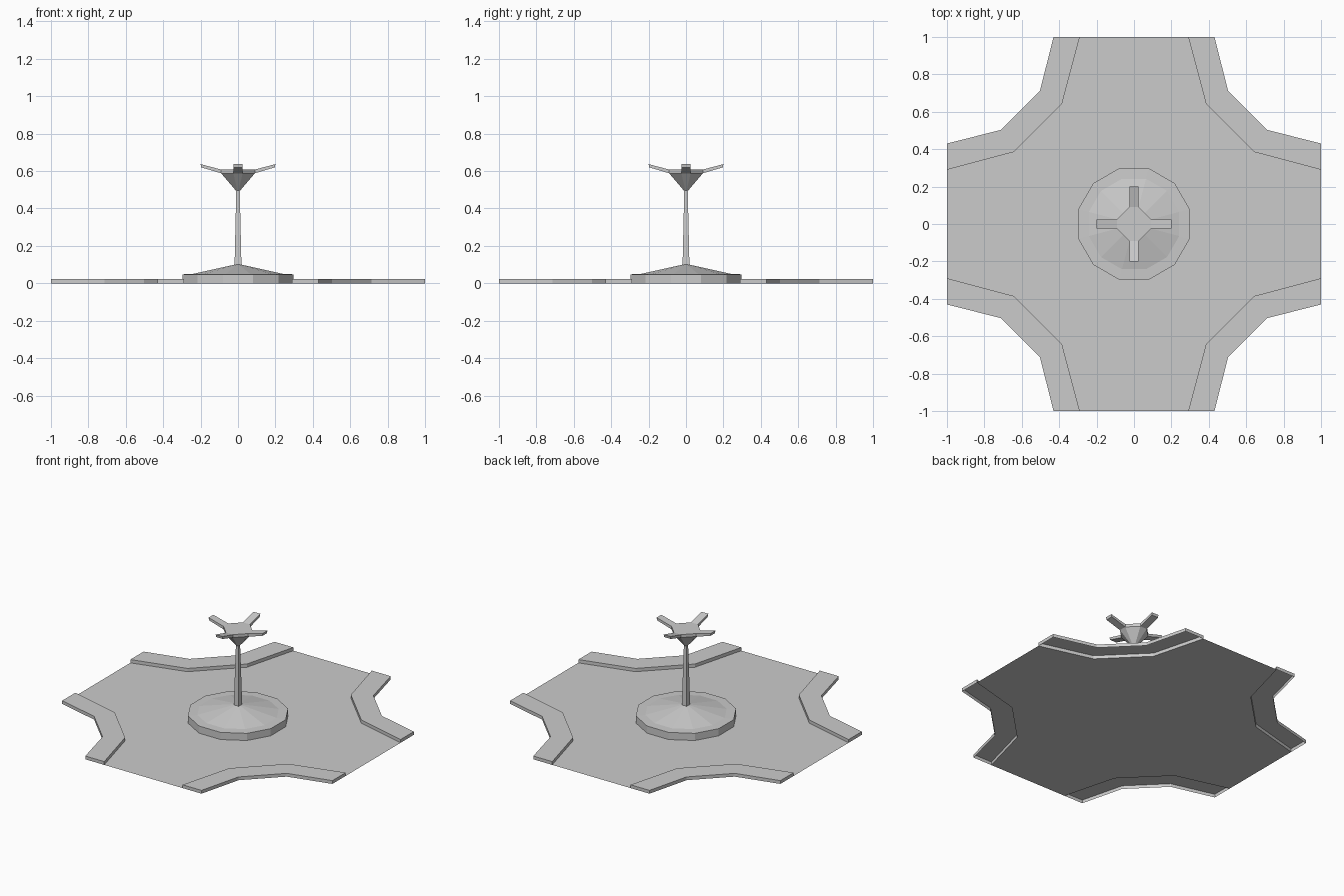
import bpy, bmesh
from math import cos, sin, pi, radians
from mathutils import Matrix

if "Cube" in bpy.data.objects:
    bpy.data.objects.remove(bpy.data.objects["Cube"])


def finish(name, bm):
    bmesh.ops.recalc_face_normals(bm, faces=bm.faces[:])
    mesh = bpy.data.meshes.new(name)
    bm.to_mesh(mesh)
    bm.free()
    obj = bpy.data.objects.new(name, mesh)
    bpy.context.collection.objects.link(obj)
    return obj


def loft(name, rings, bottom=True, top=True):
    """Skin matching rings of (x, y, z) points with flat faces."""
    bm = bmesh.new()
    vs = [[bm.verts.new(p) for p in r] for r in rings]
    n = len(rings[0])
    for a, b in zip(vs, vs[1:]):
        for i in range(n):
            j = (i + 1) % n
            bm.faces.new((a[i], a[j], b[j], b[i]))
    if bottom:
        bm.faces.new(vs[0][::-1])
    if top:
        bm.faces.new(vs[-1])
    return finish(name, bm)


def at(pts, z):
    return [(x, y, z) for x, y in pts]


def circle(n, r, z, phase):
    return [(r * cos(phase + 2 * pi * i / n), r * sin(phase + 2 * pi * i / n), z)
            for i in range(n)]


def turn(pts, k):
    for _ in range(k):
        pts = [(-y, x) for x, y in pts]
    return pts


inner = [(1, 0.29), (0.643, 0.385), (0.385, 0.643), (0.29, 1)]
outer = [(1, 0.43), (0.713, 0.503), (0.503, 0.713), (0.43, 1)]

# Road: flat cross bounded by the inner curb lines
bm = bmesh.new()
bm.faces.new([bm.verts.new((x, y, 0)) for k in range(4) for x, y in turn(inner, k)])
bmesh.ops.triangulate(bm, faces=bm.faces[:])
for f in bm.faces:
    f.normal_update()
    if f.normal.z < 0:
        f.normal_flip()
mesh = bpy.data.meshes.new("road")
bm.to_mesh(mesh)
bm.free()
bpy.context.collection.objects.link(bpy.data.objects.new("road", mesh))

# Pavements: raised bent strips, open underneath
for k in range(4):
    bm = bmesh.new()
    a, b = turn(inner, k), turn(outer, k)
    it = [bm.verts.new(p) for p in at(a, 0.022)]
    ot = [bm.verts.new(p) for p in at(b, 0.022)]
    ib = [bm.verts.new(p) for p in at(a, 0)]
    ob = [bm.verts.new(p) for p in at(b, 0)]
    for i in range(3):
        bm.faces.new((it[i], it[i + 1], ot[i + 1], ot[i]))
        bm.faces.new((it[i], ib[i], ib[i + 1], it[i + 1]))
        bm.faces.new((ot[i], ot[i + 1], ob[i + 1], ob[i]))
    for i in (0, 3):
        bm.faces.new((it[i], ot[i], ob[i], ib[i]))
    finish(f"pavement_{k + 1}", bm)

# Central island: twelve-sided kerb with a shallow cone on top
ph = radians(15)
loft("island", [circle(12, 0.308, 0, ph), circle(12, 0.308, 0.048, ph),
                circle(12, 0.25, 0.05, ph), circle(12, 0.018, 0.1, ph)], bottom=False)

# Lamp post: tapered square pole
loft("lamp_post", [circle(4, 0.026, 0.095, pi / 4), circle(4, 0.013, 0.5, pi / 4)])

# Lamp head: flared funnel with a flat plate
w, r = 0.025, 0.09
plate = [p for k in range(4) for p in turn([(r, -w), (r, w)], k)]
neck = [(x * 0.12, y * 0.12) for x, y in plate]
loft("lamp_head", [at(neck, 0.495), at(plate, 0.588), at(plate, 0.608)])

# Lamp arms: four bars rising outwards
for k in range(4):
    root = [(r, -w, 0.588), (r, w, 0.588), (r, w, 0.608), (r, -w, 0.608)]
    tip = [(0.197, -w, 0.62), (0.197, w, 0.62), (0.2, w, 0.637), (0.2, -w, 0.637)]
    arm = loft(f"lamp_arm_{k + 1}", [root, tip], bottom=False)
    arm.data.transform(Matrix.Rotation(k * pi / 2, 4, 'Z'))
